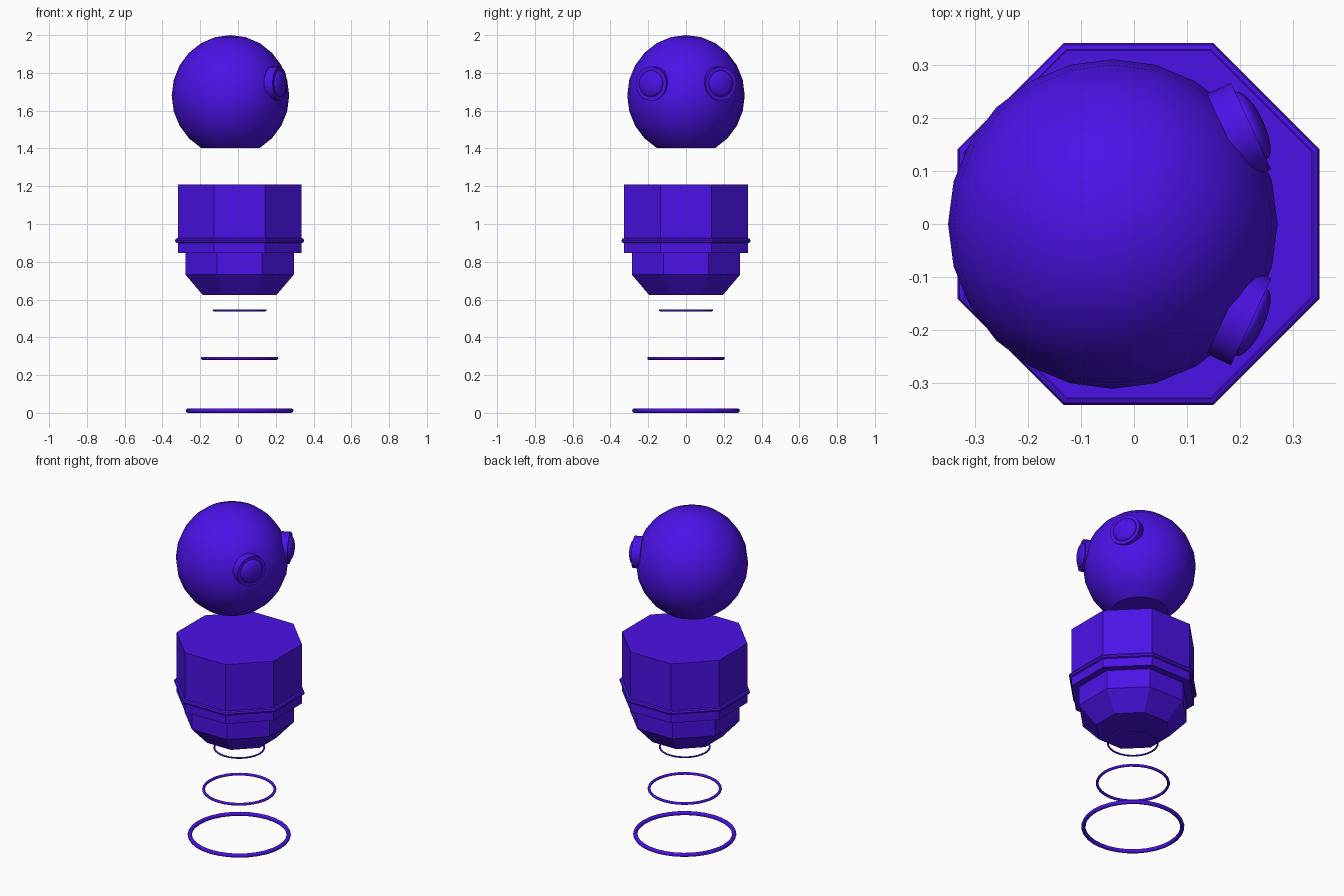
import bpy, bmesh
from math import pi, cos, radians
from mathutils import Matrix

if "Cube" in bpy.data.objects:
    bpy.data.objects.remove(bpy.data.objects["Cube"])

mat = bpy.data.materials.new("violet")
mat.diffuse_color = (0.07, 0.006, 0.8, 1)
mat.use_nodes = True
mat.node_tree.nodes["Principled BSDF"].inputs["Base Color"].default_value = mat.diffuse_color
CX = 0.0085            # axis of body and rings
OCT = 1 / cos(pi / 8)  # flat-to-centre -> corner radius


def finish(name, bm, smooth=None):
    bmesh.ops.recalc_face_normals(bm, faces=bm.faces)
    me = bpy.data.meshes.new(name)
    bm.to_mesh(me)
    bm.free()
    ob = bpy.data.objects.new(name, me)
    bpy.context.collection.objects.link(ob)
    me.materials.append(mat)
    if smooth:
        bpy.ops.object.select_all(action='DESELECT')
        ob.select_set(True)
        bpy.context.view_layer.objects.active = ob
        bpy.ops.object.shade_smooth_by_angle(angle=radians(smooth))
    return ob


def octagon_stack(name, profile):
    """Closed octagonal solid from (flat radius, z) levels."""
    bm = bmesh.new()
    rings = []
    for r, z in profile:
        rings.append([bm.verts.new(Matrix.Rotation(pi / 8 + i * pi / 4, 3, 'Z') @ Matrix.Scale(1, 3).col[0] * r * OCT)
                      for i in range(8)])
        for v in rings[-1]:
            v.co.x += CX
            v.co.z = z
    for a, b in zip(rings, rings[1:]):
        for i in range(8):
            j = (i + 1) % 8
            bm.faces.new((a[i], a[j], b[j], b[i]))
    bm.faces.new(rings[0])
    bm.faces.new(rings[-1])
    return finish(name, bm)


def torus(name, major, minor, z, segs, minor_segs, turn=0.0, smooth=None):
    bpy.ops.mesh.primitive_torus_add(major_radius=major, minor_radius=minor,
                                     major_segments=segs, minor_segments=minor_segs,
                                     location=(CX, 0, z), rotation=(0, 0, turn))
    ob = bpy.context.object
    ob.name = name
    ob.data.materials.append(mat)
    if smooth:
        bpy.ops.object.shade_smooth_by_angle(angle=radians(smooth))


# Head: sphere with a flat cut-off base
bm = bmesh.new()
bmesh.ops.create_uvsphere(bm, u_segments=24, v_segments=12, radius=1)
bmesh.ops.delete(bm, geom=[v for v in bm.verts if v.co.z < -0.9], context='VERTS')
bmesh.ops.holes_fill(bm, edges=[e for e in bm.edges if e.is_boundary], sides=0)
bmesh.ops.transform(bm, verts=bm.verts,
                    matrix=Matrix.Translation((-0.04, 0, 1.68)) @ Matrix.Diagonal((0.311, 0.311, 0.32, 1)))
finish("head", bm, 35)

# Eyes: short drum with a shallow dome lens, one on each side
for side, s in (("left", 1), ("right", -1)):
    place = (Matrix.Translation((0.221, s * 0.185, 1.743)) @ Matrix.Rotation(s * radians(25), 4, 'Z')
             @ Matrix.Rotation(pi / 2, 4, 'Y'))
    bm = bmesh.new()
    bmesh.ops.create_cone(bm, cap_ends=True, segments=24, radius1=0.09, radius2=0.09, depth=0.05,
                          matrix=place @ Matrix.Translation((0, 0, -0.025)))
    finish(side + "_eye_rim", bm, 35)
    bm = bmesh.new()
    bmesh.ops.create_uvsphere(bm, u_segments=24, v_segments=12, radius=0.07,
                              matrix=place @ Matrix.Diagonal((1, 1, 0.35, 1)))
    finish(side + "_eye_lens", bm, 50)

# Body: octagonal upper block, trim band and tapered lower block
octagon_stack("torso", [(0.327, 0.847), (0.327, 1.208)])
octagon_stack("lower_body", [(0.195, 0.624), (0.287, 0.732), (0.287, 0.847)])
torus("waist_band", 0.329 * OCT, 0.0135, 0.912, 8, 8, pi / 8)

# Hover rings below the body
for name, outer, minor, z in (("top_ring", 0.143, 0.005, 0.543),
                              ("middle_ring", 0.205, 0.008, 0.289),
                              ("bottom_ring", 0.285, 0.012, 0.012)):
    torus(name, outer - minor, minor, z, 32, 8, 0, 60)
